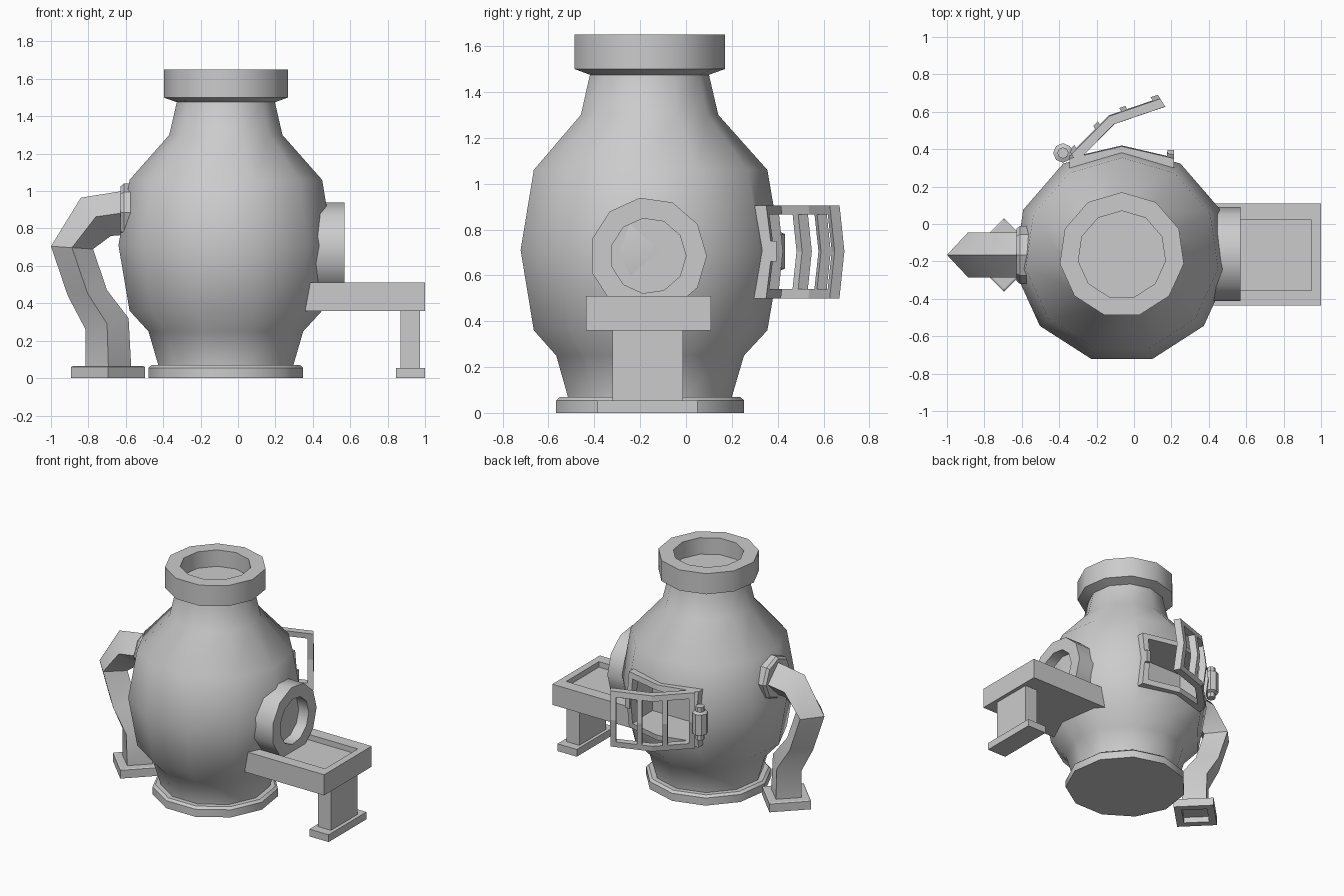
import bpy, bmesh, math
from mathutils import Matrix, Vector

if "Cube" in bpy.data.objects:
    bpy.data.objects.remove(bpy.data.objects["Cube"])

CX, CY = -0.065, -0.165          # axis of the vessel


def finish(name, bm, smooth=True):
    bmesh.ops.recalc_face_normals(bm, faces=bm.faces)
    me = bpy.data.meshes.new(name)
    bm.to_mesh(me)
    bm.free()
    ob = bpy.data.objects.new(name, me)
    bpy.context.collection.objects.link(ob)
    bpy.ops.object.select_all(action='DESELECT')
    ob.select_set(True)
    bpy.context.view_layer.objects.active = ob
    if smooth:
        bpy.ops.object.shade_smooth_by_angle(angle=math.radians(35))
    return ob


def skin(bm, rings):
    """Bridge equal rings of points and cap both ends."""
    vs = [[bm.verts.new(p) for p in r] for r in rings]
    n = len(vs[0])
    for a, b in zip(vs, vs[1:]):
        for i in range(n):
            j = (i + 1) % n
            bm.faces.new((a[i], a[j], b[j], b[i]))
    bm.faces.new(vs[0])
    bm.faces.new(vs[-1])


def lathe(name, profile, n, loc, rot_y=0, smooth=True):
    m = Matrix.Translation(loc) @ Matrix.Rotation(rot_y, 4, 'Y')
    bm = bmesh.new()
    skin(bm, [[m @ Vector((r * math.cos(a), r * math.sin(a), z))
               for a in [math.pi / 2 + k * math.tau / n for k in range(n)]]
              for r, z in profile])
    return finish(name, bm, smooth)


def box(name, x0, x1, y0, y1, z0, z1):
    bm = bmesh.new()
    skin(bm, [[(x0, y0, z), (x1, y0, z), (x1, y1, z), (x0, y1, z)] for z in (z0, z1)])
    return finish(name, bm, False)


# vessel body with rim recess, and base plate
body = lathe("vessel_body", [(.365, .03), (.365, .07), (.418, .25), (.52, .36), (.58, .71),
                             (.52, 1.06), (.306, 1.30), (.265, 1.475), (.335, 1.50),
                             (.335, 1.65), (.235, 1.65), (.235, 1.53)], 11, (CX, CY, 0))
lathe("base_plate", [(.418, 0), (.418, .055), (.40, .07)], 11, (CX, CY, 0))

# door opening cut into the back
cutter = box("door_cutter", -.315, .185, .12, .6, .54, .865)
cutter.hide_render = True
mod = body.modifiers.new("opening", 'BOOLEAN')
mod.operation = 'DIFFERENCE'
mod.solver = 'EXACT'
mod.object = cutter
bpy.context.view_layer.objects.active = body
bpy.ops.object.modifier_apply(modifier=mod.name)
bpy.data.objects.remove(cutter)

# side mouth ring
lathe("mouth_ring", [(.256, .30), (.256, .57), (.165, .57), (.165, .49)], 11,
      (0, CY, .685), math.pi / 2)

# tray with sunken top, leg and foot
bm = bmesh.new()
outer = (.25, 1.0, -.437, .11)
inner = (.35, .95, -.355, .022)
skin(bm, [[(x0, y0, z), (x1, y0, z), (x1, y1, z), (x0, y1, z)]
          for (x0, x1, y0, y1), z in ((outer, .36), (outer, .51), (inner, .51), (inner, .47))])
finish("tray", bm, False)
box("tray_leg", .868, .973, -.32, -.012, .04, .37)
box("tray_foot", .845, 1.0, -.385, .05, 0, .053)

# bent pipe with a diamond section: outer corner, inner corner
bends = [((-.55, 1.005), (-.55, .765)), ((-.62, 1.0), (-.62, .765)), ((-.84, .965), (-.68, .76)),
         ((-1.0, .705), (-.775, .69)), ((-.91, .44), (-.70, .47)),
         ((-.815, .26), (-.585, .32)), ((-.815, .04), (-.57, .04))]
bm = bmesh.new()
rings = []
for (ox, oz), (ix, iz) in bends:
    mx, mz = (ox + ix) / 2, (oz + iz) / 2
    rings.append([(ox, CY, oz), (mx, CY + .12, mz), (ix, CY, iz), (mx, CY - .12, mz)])
skin(bm, rings)
finish("side_pipe", bm)
lathe("pipe_foot", [(.125, .045), (.125, 0), (.197, 0), (.197, .06), (.185, .065)], 4,
      (-.695, CY, 0), smooth=False)
lathe("pipe_flange", [(.155, .45), (.155, .61), (.14, .628)], 8, (0, CY, .885), -math.pi / 2)

# door frame and door: patches that follow the bulged, two-facet back wall
HINGE = Vector((-.38, .38, 0))


def patch(bm, s_list, z_list, o0, o1, m):
    def pt(s, z, off):
        y = .44 - .065 * abs(s) - .025 * abs(z - .705) / .2 + off
        return m @ Vector((CX + .28 * s, y, z))
    if len(s_list) >= len(z_list):
        z0, z1 = z_list[0], z_list[-1]
        skin(bm, [[pt(s, z0, o0), pt(s, z0, o1), pt(s, z1, o1), pt(s, z1, o0)] for s in s_list])
    else:
        s0, s1 = s_list[0], s_list[-1]
        skin(bm, [[pt(s0, z, o0), pt(s0, z, o1), pt(s1, z, o1), pt(s1, z, o0)] for z in z_list])


def grille(name, bars, o0, o1, angle):
    m = Matrix.Translation(HINGE) @ Matrix.Rotation(angle, 4, 'Z') @ Matrix.Translation(-HINGE)
    bm = bmesh.new()
    for z0, z1 in ((.50, .54), (.865, .905)):
        patch(bm, (-1, 0, 1), (z0, z1), o0, o1, m)
    for s0, s1 in bars:
        patch(bm, (s0, s1), (.52, .705, .885), o0, o1, m)
    return finish(name, bm, False)


sides = [(-1, -.86), (.86, 1)]
OPEN = math.radians(32)
grille("door_frame", sides, -.065, 0, 0)
grille("door", sides + [(-.36, -.24), (.24, .36)], -.05, 0, OPEN)

# hinge barrel with end caps
lathe("hinge", [(.03, .585), (.03, .62), (.052, .63), (.052, .78), (.03, .79), (.03, .825)], 8,
      (HINGE.x, HINGE.y, 0))
# latch catch on the frame
box("latch_catch", .18, .215, .34, .395, .66, .75)
